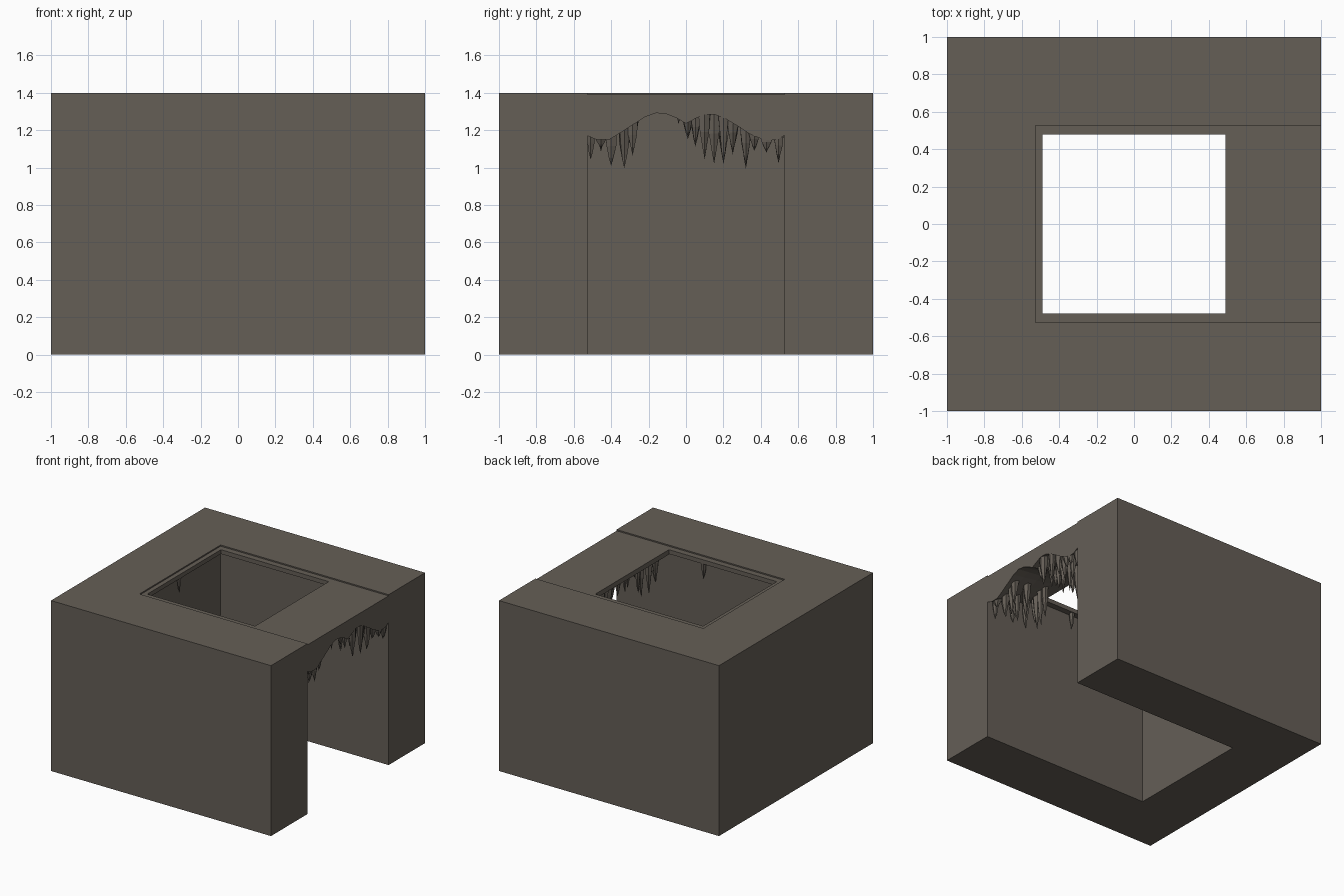
import bpy, bmesh, math, random
from mathutils import Vector

if "Cube" in bpy.data.objects:
    bpy.data.objects.remove(bpy.data.objects["Cube"])

random.seed(4)
rock = bpy.data.materials.new("grey brown rock")
rock.diffuse_color = (0.13, 0.113, 0.094, 1)
rock.use_nodes = True
rock.node_tree.nodes["Principled BSDF"].inputs["Base Color"].default_value = rock.diffuse_color


def make(name, bm):
    bmesh.ops.recalc_face_normals(bm, faces=bm.faces)
    mesh = bpy.data.meshes.new(name)
    bm.to_mesh(mesh)
    bm.free()
    mesh.materials.append(rock)
    ob = bpy.data.objects.new(name, mesh)
    bpy.context.collection.objects.link(ob)
    return ob


def extruded(name, outline, z0, z1):
    bm = bmesh.new()
    face = bm.faces.new([bm.verts.new((x, y, z0)) for x, y in outline])
    top = bmesh.ops.extrude_face_region(bm, geom=[face])["geom"]
    for v in top:
        if isinstance(v, bmesh.types.BMVert):
            v.co.z = z1
    return make(name, bm)


# Solid U-shaped walls, open towards +x
W = 0.527
extruded("cave_walls", [(1, -1), (1, -W), (-W, -W), (-W, W), (1, W), (1, 1), (-1, 1), (-1, -1)], 0, 1.4)

# Thin recessed rim on three sides of the roof hole
H, HY, TOP = 0.49, 0.478, 1.39
extruded("roof_rim", [(H, -W), (H, -HY), (-H, -HY), (-H, HY), (H, HY), (H, W), (-W, W), (-W, -W)], 1.355, TOP)

# Profile of the arched entrance edge: y, z
ARCH = [(-W, 1.17), (-.48, 1.15), (-.41, 1.15), (-.36, 1.18), (-.29, 1.225), (-.22, 1.27), (-.16, 1.292),
        (-.10, 1.285), (-.05, 1.265), (0, 1.235), (.05, 1.262), (.10, 1.285), (.15, 1.285), (.21, 1.262),
        (.28, 1.22), (.34, 1.18), (.40, 1.155), (.45, 1.145), (.49, 1.15), (W, 1.172)]


def arch_z(y):
    for (a, za), (b, zb) in zip(ARCH, ARCH[1:]):
        if y <= b:
            return za + (zb - za) * (y - a) / (b - a)
    return ARCH[-1][1]


def ceiling_z(x, y):
    t = max(0, min(1, (1 - x) / (1 - H)))
    return arch_z(y) * (1 - t) + 1.35 * t


# Roof over the entrance, thinning towards the hole
bm = bmesh.new()
rings = []
for x in (1, .9, .77, .63, H):
    low = [bm.verts.new((x, y, ceiling_z(x, y))) for y, _ in ARCH]
    high = [bm.verts.new((x, y, TOP)) for y in (W, -W)]
    rings.append(low + high)
for a, b in zip(rings, rings[1:]):
    n = len(a)
    for i in range(n):
        bm.faces.new((a[i], a[(i + 1) % n], b[(i + 1) % n], b[i]))
bm.faces.new(rings[0])
bm.faces.new(rings[-1])
make("entrance_roof", bm)


# Faceted hanging stone: irregular rings closing to a tip
def stalactite(bm, x, y, z, tip, r, sides=6):
    layers = []
    for f, s in ((0, 1), (.45, .72), (.78, .34)):
        ring = []
        for i in range(sides):
            a = 2 * math.pi * i / sides
            k = r * s * random.uniform(.8, 1.1)
            px = min(.998, x + k * math.cos(a))
            py = max(-W, min(W, y + k * math.sin(a)))
            ring.append(bm.verts.new((px, py, z + (tip - z) * f)))
        layers.append(ring)
    point = bm.verts.new((x + random.uniform(-.008, .008), y, tip))
    bm.faces.new(layers[0])
    for a, b in zip(layers, layers[1:]):
        for i in range(sides):
            j = (i + 1) % sides
            bm.faces.new((a[i], a[j], b[j], b[i]))
    for i in range(sides):
        bm.faces.new((layers[-1][i], layers[-1][(i + 1) % sides], point))


# Two clusters of stalactites in three rows: y, tip height
TIPS = [(-.51, 1.04), (-.455, 1.08), (-.40, 1.0), (-.33, .99), (-.285, 1.06),
        (.01, 1.15), (.05, 1.10), (.10, 1.03), (.15, 1.02), (.20, 1.01), (.25, 1.06),
        (.32, .99), (.365, 1.08), (.43, 1.06), (.495, 1.02)]
for row, x0 in (("front", .96), ("middle", .80), ("back", .63)):
    bm = bmesh.new()
    for y, tip in TIPS:
        x = x0 + random.uniform(-.04, .02)
        stalactite(bm, x, y, ceiling_z(x, y) + .02, tip + random.uniform(0, .03), random.uniform(.03, .042))
    make(row + "_stalactites", bm)

# Two lone stalactites under the rim
bm = bmesh.new()
stalactite(bm, .19, -.502, 1.36, 1.22, .026)
stalactite(bm, -.508, -.04, 1.36, 1.23, .02)
make("rim_stalactites", bm)
